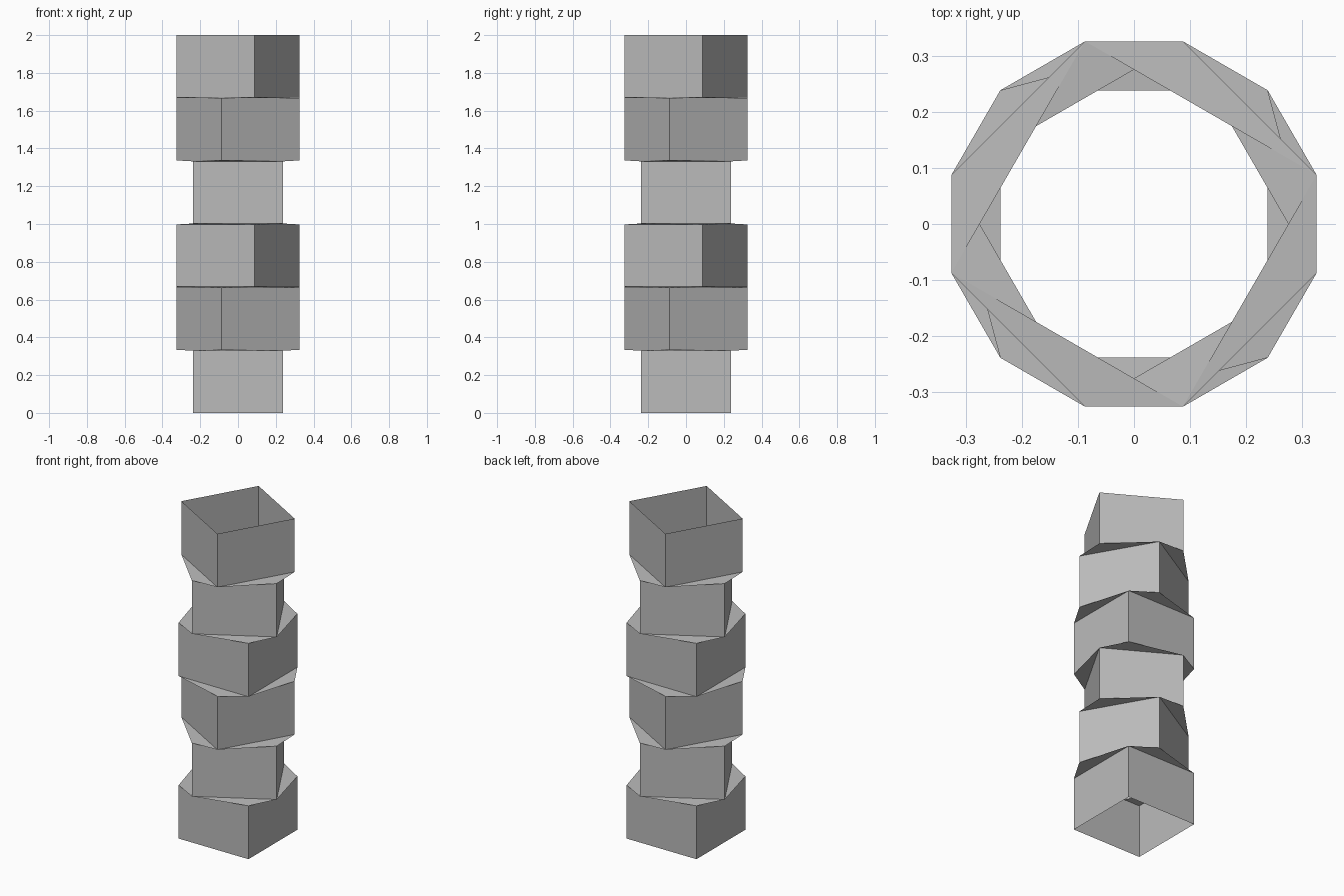
import bpy, bmesh, math

cube = bpy.data.objects.get("Cube")
if cube:
    bpy.data.objects.remove(cube, do_unlink=True)

# Stack proportions
TIERS = 6
HEIGHT = 2.0
GAP = 0.005                        # thin twisted step between tiers
PITCH = (HEIGHT + GAP) / TIERS
RADIUS = 0.337                     # centre to corner
TWIST = math.radians(30)

grey = bpy.data.materials.new("plain_grey")
grey.use_nodes = True
colour = (0.5, 0.5, 0.5, 1.0)
grey.diffuse_color = colour
grey.node_tree.nodes["Principled BSDF"].inputs["Base Color"].default_value = colour


def square_ring(bm, z, turn):
    """Four corner vertices of a square turned about the vertical axis."""
    angles = [turn + math.pi / 4 + i * math.pi / 2 for i in range(4)]
    return [bm.verts.new((RADIUS * math.cos(a), RADIUS * math.sin(a), z)) for a in angles]


bm = bmesh.new()
below = None
for tier in range(TIERS):
    z = tier * PITCH
    turn = tier * TWIST
    bottom = square_ring(bm, z, turn)
    top = square_ring(bm, z + PITCH - GAP, turn)
    for i in range(4):
        j = (i + 1) % 4
        # Upright wall
        bm.faces.new((bottom[i], bottom[j], top[j], top[i]))
        # Overhang and ledge joining the tier below
        if below:
            bm.faces.new((below[i], below[j], bottom[i]))
            bm.faces.new((below[j], bottom[j], bottom[i]))
    below = top

mesh = bpy.data.meshes.new("twisted_tower")
bm.to_mesh(mesh)
bm.free()
mesh.materials.append(grey)
tower = bpy.data.objects.new("twisted_tower", mesh)
bpy.context.collection.objects.link(tower)
